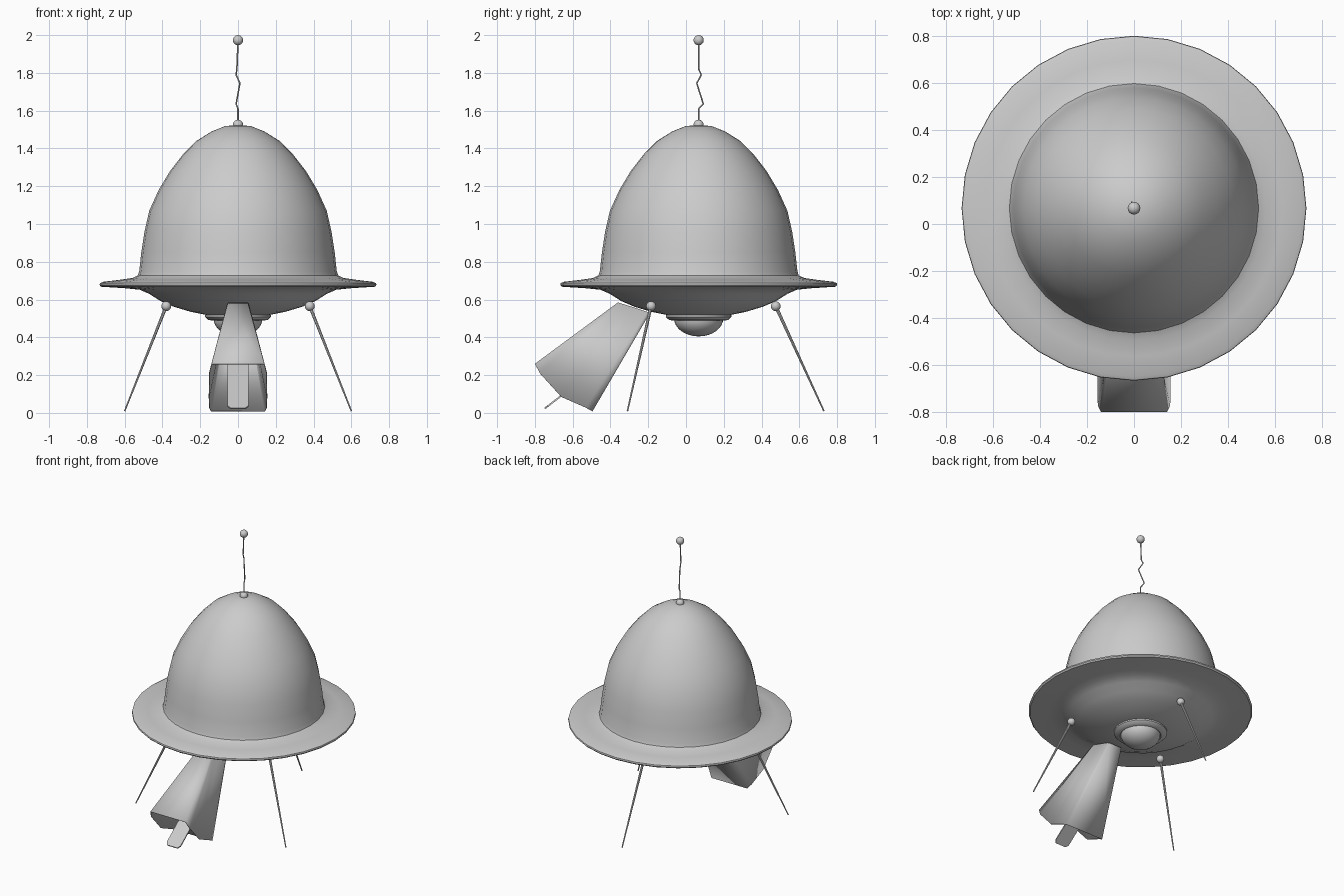
import bpy, bmesh, math
from mathutils import Vector

cube = bpy.data.objects.get("Cube")
if cube:
    bpy.data.objects.remove(cube, do_unlink=True)

CENTRE = Vector((0, 0.067, 0))

grey = bpy.data.materials.new("plain grey")
grey.use_nodes = True
colour = (0.6, 0.6, 0.6, 1)
grey.diffuse_color = colour
grey.node_tree.nodes["Principled BSDF"].inputs["Base Color"].default_value = colour


def finish(name, bm, angle=40):
    bmesh.ops.recalc_face_normals(bm, faces=bm.faces)
    mesh = bpy.data.meshes.new(name)
    bm.to_mesh(mesh)
    bm.free()
    mesh.materials.append(grey)
    obj = bpy.data.objects.new(name, mesh)
    bpy.context.collection.objects.link(obj)
    bpy.ops.object.select_all(action='DESELECT')
    obj.select_set(True)
    bpy.context.view_layer.objects.active = obj
    bpy.ops.object.shade_smooth_by_angle(angle=math.radians(angle))
    return obj


def lathe(name, profile, sides=32):
    bm = bmesh.new()
    verts = [bm.verts.new((r, 0, z)) for r, z in profile]
    edges = [bm.edges.new(pair) for pair in zip(verts, verts[1:])]
    bmesh.ops.spin(bm, geom=verts + edges, axis=(0, 0, 1), cent=(0, 0, 0),
                   angle=math.tau, steps=sides)
    bmesh.ops.remove_doubles(bm, verts=bm.verts, dist=0.0005)
    finish(name, bm).location = CENTRE


def ball(name, place, radius):
    bm = bmesh.new()
    bmesh.ops.create_uvsphere(bm, u_segments=16, v_segments=10, radius=radius)
    finish(name, bm).location = place


def rod(name, start, end, r_start, r_end):
    start, end = Vector(start), Vector(end)
    line = end - start
    bm = bmesh.new()
    bmesh.ops.create_cone(bm, cap_ends=True, segments=8, radius1=r_start,
                          radius2=r_end, depth=line.length)
    obj = finish(name, bm)
    obj.location = (start + end) / 2
    obj.rotation_mode = 'QUATERNION'
    obj.rotation_quaternion = line.to_track_quat('Z', 'Y')


# Dome, brim and belly in one smooth turned shell
lathe("hull", [
    (0, 1.525), (0.07, 1.518), (0.14, 1.49), (0.22, 1.44), (0.29, 1.37),
    (0.36, 1.28), (0.42, 1.18), (0.47, 1.07), (0.495, 0.96), (0.512, 0.85),
    (0.523, 0.75), (0.53, 0.728), (0.56, 0.714), (0.63, 0.704), (0.715, 0.694),
    (0.731, 0.687), (0.733, 0.677), (0.725, 0.668), (0.6, 0.66), (0.52, 0.652),
    (0.47, 0.63), (0.41, 0.592), (0.34, 0.562), (0.25, 0.535), (0.16, 0.517),
    (0, 0.51)])

# Stepped collar and lamp under the belly
lathe("belly_collar", [(0.15, 0.53), (0.174, 0.518), (0.174, 0.508),
                       (0.158, 0.493), (0.135, 0.488), (0.125, 0.496), (0, 0.5)])
lathe("belly_lamp", [(0.13 * math.cos(a), 0.5 - 0.095 * math.sin(a))
                     for a in [i * math.pi / 16 for i in range(9)]])

# Three thin splayed legs with ball joints
for name, joint, foot in [
        ("left_leg", (0.38, -0.185, 0.565), (0.6, -0.31, 0.01)),
        ("right_leg", (-0.38, -0.185, 0.565), (-0.6, -0.31, 0.01)),
        ("back_leg", (0, 0.475, 0.565), (0, 0.73, 0.01))]:
    ball(name + "_joint", joint, 0.026)
    rod(name, joint, foot, 0.009, 0.004)

# Crooked antenna with a knob at each end
ball("antenna_base", CENTRE + Vector((0, 0, 1.525)), 0.027)
ball("antenna_tip", CENTRE + Vector((0, 0, 1.973)), 0.027)
bends = [CENTRE + Vector(p) for p in [
    (0, 0, 1.53), (0, 0, 1.61), (-0.01, 0.025, 1.635), (0.01, -0.01, 1.745),
    (-0.01, 0.014, 1.79), (-0.006, 0, 1.82), (0, 0, 1.97)]]
for a, b in zip(bends, bends[1:]):
    rod("antenna_wire", a, b, 0.004, 0.004)

# Hollow flared boarding chute: narrow ring under the hull, wide curved mouth
throat = [(0.052, -0.36, 0.585), (0.057, -0.345, 0.58), (0.057, -0.28, 0.56),
          (0.057, -0.205, 0.535), (0.052, -0.19, 0.53)]
mouth = [(0.14, -0.8, 0.26), (0.154, -0.773, 0.21), (0.155, -0.66, 0.085),
         (0.154, -0.53, 0.028), (0.143, -0.495, 0.008)]
bm = bmesh.new()
rings = []
for half in (throat, mouth):
    loop = half + [(-x, y, z) for x, y, z in reversed(half)]
    rings.append([bm.verts.new(p) for p in loop])
count = len(rings[0])
for i in range(count):
    j = (i + 1) % count
    bm.faces.new((rings[0][i], rings[0][j], rings[1][j], rings[1][i]))
chute = finish("boarding_chute", bm, 30)
wall = chute.modifiers.new("wall", 'SOLIDIFY')
wall.thickness = 0.004
wall.offset = -1

# Boarding ramp sliding out of the chute, with rounded outer corners
bm = bmesh.new()
outline = [(0.055, 0.54), (0.055, 0.02), (0.04, 0)]
outline += [(-x, d) for x, d in reversed(outline)]
down = Vector((0, 0.79, 0.61))
tip = Vector((0, -0.745, 0.02))
face = bm.faces.new([bm.verts.new(tip + down * d + Vector((x, 0, 0)))
                     for x, d in outline])
grown = bmesh.ops.extrude_face_region(bm, geom=[face])
bmesh.ops.translate(bm, vec=(0, -0.005, 0.007),
                    verts=[v for v in grown["geom"] if isinstance(v, bmesh.types.BMVert)])
finish("boarding_ramp", bm, 30)
